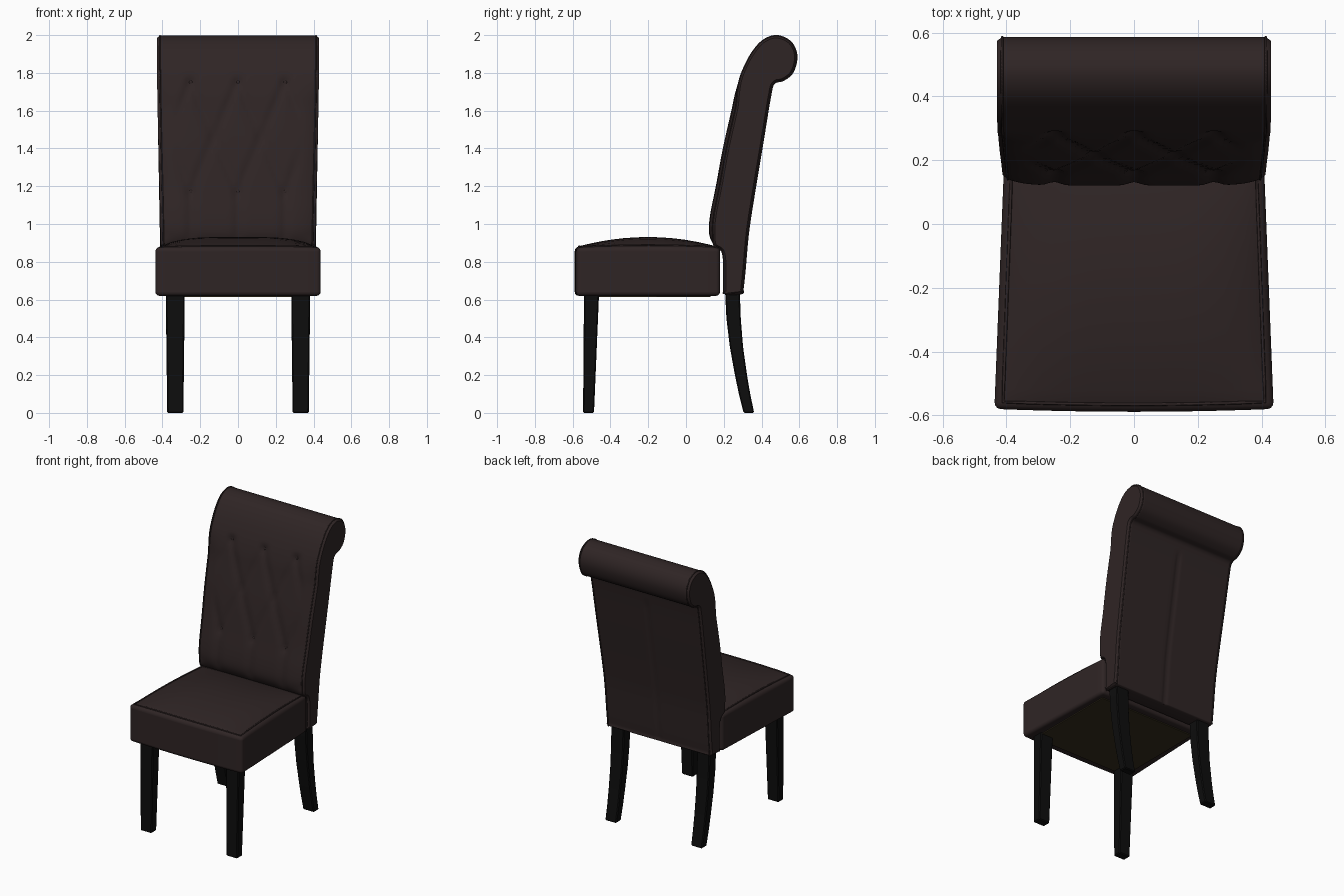
import bpy, bmesh
from math import exp, radians
from mathutils import Vector

if "Cube" in bpy.data.objects:
    bpy.data.objects.remove(bpy.data.objects["Cube"])


def material(name, color):
    m = bpy.data.materials.new(name)
    m.use_nodes = True
    m.diffuse_color = (*color, 1)
    for node in m.node_tree.nodes:
        if node.type == 'BSDF_PRINCIPLED':
            node.inputs["Base Color"].default_value = (*color, 1)
            node.inputs["Roughness"].default_value = 0.7
    return m


FABRIC = material("dark brown fabric", (0.028, 0.018, 0.018))
WOOD = material("black wood", (0.004, 0.004, 0.004))
LINING = material("olive lining", (0.036, 0.027, 0.012))


def finish(bm, name, mat, angle=40):
    bmesh.ops.recalc_face_normals(bm, faces=bm.faces[:])
    mesh = bpy.data.meshes.new(name)
    bm.to_mesh(mesh)
    bm.free()
    mesh.materials.append(mat)
    obj = bpy.data.objects.new(name, mesh)
    bpy.context.collection.objects.link(obj)
    bpy.ops.object.select_all(action='DESELECT')
    obj.select_set(True)
    bpy.context.view_layer.objects.active = obj
    bpy.ops.object.shade_smooth_by_angle(angle=radians(angle))
    return obj


def round_edges(bm, width, segments):
    sharp = [e for e in bm.edges if e.calc_face_angle(0) > radians(40)]
    bmesh.ops.bevel(bm, geom=sharp, offset=width, segments=segments,
                    profile=0.5, affect='EDGES', clamp_overlap=True)


def piping(name, points, radius):
    curve = bpy.data.curves.new(name, 'CURVE')
    curve.dimensions = '3D'
    curve.bevel_depth = radius
    curve.bevel_resolution = 1
    spline = curve.splines.new('POLY')
    spline.points.add(len(points) - 1)
    for p, co in zip(spline.points, points):
        p.co = (*co, 1)
    spline.use_cyclic_u = True
    curve.materials.append(FABRIC)
    bpy.context.collection.objects.link(bpy.data.objects.new(name, curve))


def smooth_loop(points, steps):
    """Closed Catmull-Rom curve through the points."""
    pts = [Vector(p) for p in points]
    n, out = len(pts), []
    for i in range(n):
        a, b, c, d = (pts[(i + k) % n] for k in (-1, 0, 1, 2))
        for s in range(steps):
            t = s / steps
            out.append(b + 0.5 * t * (c - a + t * (2 * a - 5 * b + 4 * c - d
                                                   + t * (3 * (b - c) + d - a))))
    return out


def ramp(lo, hi, value):
    t = max(0, min(1, (value - lo) / (hi - lo)))
    return t * t * (3 - 2 * t)


# Seat cushion: tapered, domed box with soft edges
def seat_point(u, v, w):
    x = u * (0.423 - 0.015 * v)
    y = -0.2 + 0.38 * v - 0.009 * (1 - u * u) * max(0, -v)
    dome = 0.055 * (1 - u ** 4) * (1 - v * v) * max(0, w) ** 8
    return Vector((x, y, 0.748 + 0.128 * w + dome))


bm = bmesh.new()
bmesh.ops.create_cube(bm, size=2)
bmesh.ops.subdivide_edges(bm, edges=bm.edges[:], cuts=11, use_grid_fill=True)
for vert in bm.verts:
    vert.co = seat_point(*vert.co)
bmesh.ops.recalc_face_normals(bm, faces=bm.faces[:])
round_edges(bm, 0.02, 3)
finish(bm, "seat_cushion", FABRIC)

rim = 0.94
corners = [(-rim, -rim), (rim, -rim), (rim, rim), (-rim, rim)]
loop = []
for (u0, v0), (u1, v1) in zip(corners, corners[1:] + corners[:1]):
    for k in range(10):
        t = k / 10
        loop.append(seat_point(u0 + (u1 - u0) * t, v0 + (v1 - v0) * t, 1))
piping("seat_piping", loop, 0.005)

# Lining under the seat
bm = bmesh.new()
bmesh.ops.create_cube(bm, size=1)
for vert in bm.verts:
    vert.co = (vert.co.x * 0.74, -0.2 + vert.co.y * 0.66, 0.617 + vert.co.z * 0.008)
finish(bm, "seat_lining", LINING)

# Backrest: side profile (y, z) with a rolled top, swept across the width
FRONT = [(0.2, 0.66), (0.195, 0.84), (0.15, 0.885), (0.122, 0.95), (0.128, 1.05),
         (0.158, 1.2), (0.195, 1.4), (0.24, 1.6), (0.262, 1.7), (0.295, 1.8)]
ROLL = [(0.345, 1.9), (0.405, 1.97), (0.475, 1.997), (0.54, 1.976), (0.577, 1.93),
        (0.586, 1.87), (0.564, 1.8), (0.515, 1.76), (0.468, 1.745)]
REAR = [(0.448, 1.68), (0.405, 1.42), (0.36, 1.15), (0.33, 0.95), (0.312, 0.75),
        (0.302, 0.66), (0.295, 0.632), (0.205, 0.632)]
STEPS, COLS = 6, 48
profile = smooth_loop(FRONT + ROLL + REAR, STEPS)
front_end = len(FRONT) * STEPS
rear_start = (len(FRONT) + len(ROLL)) * STEPS
TOP_ROW, LOW_ROW, PITCH = 1.75, 1.17, 0.25


def half_width(z):
    return 0.392 + 0.022 * ramp(0.63, 2, z)


buttons = [(x, z) for z, xs in ((TOP_ROW, (-PITCH, 0, PITCH)),
                                (LOW_ROW, (-PITCH, 0, PITCH)),
                                ((TOP_ROW + LOW_ROW) / 2, (-PITCH / 2, PITCH / 2)))
           for x in xs]


def fold(t):
    return exp(-((t - round(t)) / 0.1) ** 2)


def tuft(x, z):
    """Depth of the diamond folds, lower pleats and button dimples."""
    across, down = x / PITCH, (z - TOP_ROW) / (TOP_ROW - LOW_ROW)
    diamonds = max(fold(across + down), fold(across - down))
    diamonds *= ramp(LOW_ROW - 0.05, LOW_ROW + 0.05, z) * (1 - ramp(1.72, 1.8, z))
    pleats = fold(across) * (1 - ramp(LOW_ROW - 0.05, LOW_ROW + 0.05, z)) * ramp(0.88, 0.95, z)
    inside = 1 - ramp(0.27, 0.36, abs(x))
    dimple = sum(exp(-((x - bx) ** 2 + (z - bz) ** 2) / 0.0006) for bx, bz in buttons)
    return inside * 0.011 * (diamonds + pleats) + 0.013 * dimple


bm = bmesh.new()
rings = []
for c in range(COLS + 1):
    u = 2 * c / COLS - 1
    ring = []
    for i, (y, z) in enumerate(profile):
        x = u * half_width(z)
        if i < front_end:
            y += tuft(x, z) + 0.02 * u ** 8 * ramp(0.88, 0.95, z) * (1 - ramp(1.6, 1.8, z))
        elif rear_start < i < len(profile) - 2 * STEPS:
            y -= 0.008 * exp(-(x / 0.012) ** 2)
        ring.append(bm.verts.new((x, y, z)))
    rings.append(ring)
for a, b in zip(rings, rings[1:]):
    for i in range(len(a)):
        j = (i + 1) % len(a)
        bm.faces.new((a[i], a[j], b[j], b[i]))
caps = [bm.faces.new(rings[0]), bm.faces.new(rings[-1])]
edge_loops = {"right": [v.co.copy() for v in rings[0]],
              "left": [v.co.copy() for v in rings[-1]]}
bmesh.ops.recalc_face_normals(bm, faces=bm.faces[:])
bmesh.ops.inset_region(bm, faces=caps, thickness=0.012, depth=0.016, use_even_offset=True)
finish(bm, "backrest", FABRIC, 50)
for side, points in edge_loops.items():
    piping(side + "_back_piping", points, 0.004)

# Tufting buttons
front_profile = profile[:front_end]
for n, (x, z) in enumerate(buttons):
    y = min(front_profile, key=lambda p: abs(p.y - z)).x + tuft(x, z)
    bm = bmesh.new()
    bmesh.ops.create_uvsphere(bm, u_segments=12, v_segments=8, radius=0.011)
    for vert in bm.verts:
        vert.co = (vert.co.x + x, vert.co.y * 0.5 + y, vert.co.z + z)
    finish(bm, f"button_{n + 1}", FABRIC)


# Legs: square sections stacked along a path of (y, z, half depth, half width)
def leg(name, x, sections):
    bm = bmesh.new()
    rows = [[bm.verts.new((x + sx * hw, y + sy * hd, z))
             for sx, sy in ((-1, -1), (1, -1), (1, 1), (-1, 1))]
            for y, z, hd, hw in sections]
    for a, b in zip(rows, rows[1:]):
        for i in range(4):
            j = (i + 1) % 4
            bm.faces.new((a[i], a[j], b[j], b[i]))
    bm.faces.new(rows[0])
    bm.faces.new(rows[-1])
    bmesh.ops.recalc_face_normals(bm, faces=bm.faces[:])
    round_edges(bm, 0.006, 1)
    finish(bm, name, WOOD, 30)


front_path = [(-0.5, 0.64, 0.04, 0.05), (-0.516, 0, 0.029, 0.043)]
rear_path = [(0.246, 0.64, 0.039, 0.05), (0.252, 0.5, 0.038, 0.049),
             (0.267, 0.35, 0.035, 0.047), (0.291, 0.2, 0.032, 0.045),
             (0.31, 0.1, 0.03, 0.044), (0.333, 0, 0.028, 0.043)]
for side, sign in (("left", 1), ("right", -1)):
    leg(side + "_front_leg", sign * 0.332, front_path)
    leg(side + "_rear_leg", sign * 0.332, rear_path)
